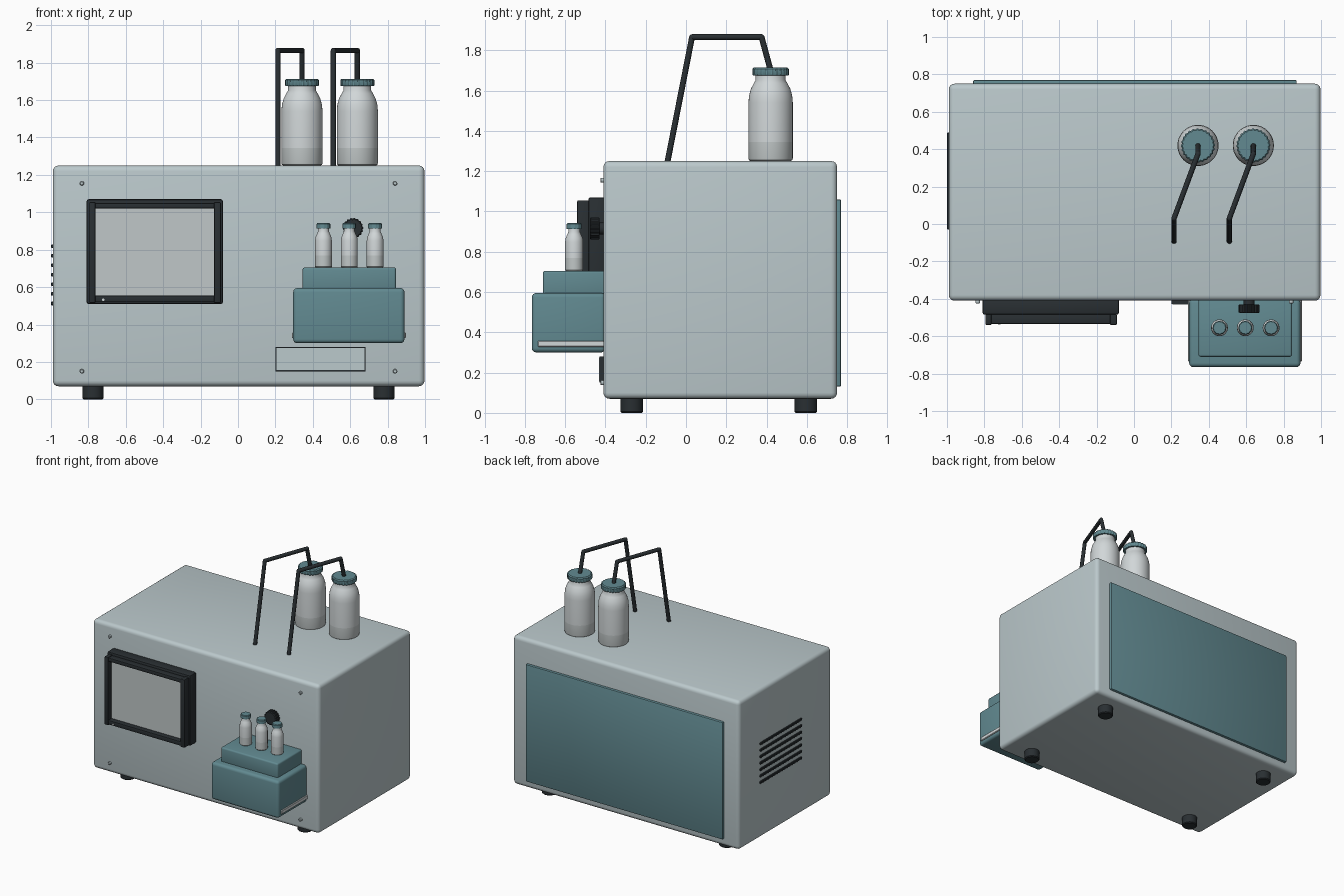
import bpy, bmesh, math
from mathutils import Vector

if "Cube" in bpy.data.objects:
    bpy.data.objects.remove(bpy.data.objects["Cube"])


def mat(name, rgb):
    m = bpy.data.materials.new(name)
    m.diffuse_color = (*rgb, 1)
    m.use_nodes = True
    m.node_tree.nodes["Principled BSDF"].inputs["Base Color"].default_value = m.diffuse_color
    return m


SHELL = mat("pale blue grey", (0.50, 0.585, 0.605))
TEAL = mat("teal", (0.122, 0.255, 0.285))
DARK = mat("charcoal", (0.022, 0.028, 0.032))
GLASS = mat("frosted white", (0.64, 0.68, 0.69))
LIQUID = mat("liquid grey", (0.53, 0.57, 0.57))
SCREEN = mat("screen grey", (0.53, 0.575, 0.58))


def finish(name, bm, mats, smooth=True):
    bmesh.ops.recalc_face_normals(bm, faces=bm.faces)
    me = bpy.data.meshes.new(name)
    bm.to_mesh(me)
    bm.free()
    for m in mats:
        me.materials.append(m)
    ob = bpy.data.objects.new(name, me)
    bpy.context.collection.objects.link(ob)
    if smooth:
        bpy.ops.object.select_all(action='DESELECT')
        ob.select_set(True)
        bpy.context.view_layer.objects.active = ob
        bpy.ops.object.shade_smooth_by_angle(angle=math.radians(35))
    return ob


def box(name, x, y, z, m, bevel=0.0, seg=3):
    """Box from (min, max) ranges, with rounded edges."""
    bm = bmesh.new()
    bmesh.ops.create_cube(bm, size=1)
    for v in bm.verts:
        v.co = [r[0] + (c + 0.5) * (r[1] - r[0]) for c, r in zip(v.co, (x, y, z))]
    if bevel:
        bmesh.ops.bevel(bm, geom=bm.edges[:], offset=bevel, segments=seg,
                        profile=0.5, affect='EDGES')
    return finish(name, bm, [m], bool(bevel))


def lathe(name, profile, loc, mats, seg=32, ribs=0.0, axis='Z', split=None):
    """Turn an (r, h) profile; ribs pulls in every second pair of columns."""
    bm = bmesh.new()
    rings = []
    for r, h in profile:
        ring = []
        for i in range(seg):
            a = 2 * math.pi * i / seg
            rr = r - (ribs if i % 4 > 1 else 0)
            p = Vector((rr * math.cos(a), rr * math.sin(a), h))
            if axis == 'Y':                       # height runs toward the front
                p = Vector((p.x, -p.z, p.y))
            ring.append(bm.verts.new(p + Vector(loc)))
        rings.append(ring)
    for a, b in zip(rings, rings[1:]):
        for i in range(seg):
            j = (i + 1) % seg
            bm.faces.new((a[i], a[j], b[j], b[i]))
    bm.faces.new(rings[0])
    bm.faces.new(rings[-1])
    if split is not None:                         # filled part below the split
        for f in bm.faces:
            f.material_index = int(f.calc_center_median().z < split)
    return finish(name, bm, mats)


def tube(name, points, radius, m):
    """Straight round pipes with a ball at each bend."""
    bm = bmesh.new()
    pts = [Vector(p) for p in points]
    for a, b in zip(pts, pts[1:]):
        d = b - a
        mx = d.to_track_quat('Z', 'Y').to_matrix().to_4x4()
        mx.translation = (a + b) / 2
        bmesh.ops.create_cone(bm, cap_ends=True, segments=14, radius1=radius,
                              radius2=radius, depth=d.length, matrix=mx)
    for p in pts[1:-1]:
        r = bmesh.ops.create_uvsphere(bm, u_segments=14, v_segments=8, radius=radius)
        bmesh.ops.translate(bm, verts=r['verts'], vec=p)
    return finish(name, bm, [m])


# Housing, rear panel and feet
box("housing", (-0.99, 0.997), (-0.41, 0.75), (0.07, 1.25), SHELL, 0.03, 4)
box("rear_panel", (-0.86, 0.87), (0.74, 0.77), (0.13, 1.06), TEAL, 0.008, 2)
for x in (-0.775, 0.78):
    for y in (-0.27, 0.595):
        lathe("foot", [(0.05, 0), (0.056, 0.006), (0.056, 0.075)], (x, y, 0), [DARK])

# Corner screws
for x in (-0.835, 0.84):
    for z in (0.15, 1.155):
        lathe("screw", [(0.012, 0), (0.012, 0.012), (0.008, 0.015)],
              (x, -0.41, z), [SHELL], 16, axis='Y')

# Side vent slots
for i in range(7):
    z = 0.513 + i * 0.051
    box("vent_slot", (-1.0, -0.985), (-0.03, 0.49), (z - 0.01, z + 0.01), DARK, 0.004, 1)

# Display: backing, raised frame bars, pane and indicator
box("display_backing", (-0.81, -0.08), (-0.485, -0.40), (0.51, 1.07), DARK, 0.012, 2)
for x in ((-0.795, -0.762), (-0.128, -0.092)):
    box("display_side_bar", x, (-0.54, -0.48), (0.515, 1.055), DARK, 0.006, 2)
for z in ((0.52, 0.555), (1.02, 1.05)):
    box("display_cross_bar", (-0.79, -0.095), (-0.535, -0.48), z, DARK, 0.006, 2)
box("display_pane", (-0.765, -0.125), (-0.494, -0.48), (0.55, 1.025), SCREEN)
lathe("display_indicator", [(0.007, 0), (0.007, 0.004)], (-0.72, -0.534, 0.533),
      [GLASS], 12, axis='Y')

# Sample block with side rails
box("sampler_base", (0.295, 0.89), (-0.765, -0.40), (0.30, 0.595), TEAL, 0.022, 4)
box("sampler_deck", (0.345, 0.845), (-0.71, -0.40), (0.58, 0.705), TEAL, 0.012, 3)
for x in ((0.288, 0.30), (0.885, 0.898)):
    box("sampler_rail", x, (-0.735, -0.40), (0.327, 0.358), GLASS, 0.004, 1)

# Sample vials
for x in (0.457, 0.595, 0.733):
    lathe("vial", [(0.040, 0), (0.045, 0.006), (0.045, 0.065), (0.045, 0.145), (0.042, 0.165),
                   (0.034, 0.183), (0.029, 0.195), (0.029, 0.215)],
          (x, -0.555, 0.703), [GLASS, LIQUID], 28, split=0.765)
    lathe("vial_cap", [(0.037, 0), (0.037, 0.024), (0.033, 0.029)],
          (x, -0.555, 0.913), [TEAL], 48, 0.0015)

# Ribbed knob
lathe("knob_stem", [(0.03, 0), (0.03, 0.03)], (0.615, -0.405, 0.915), [DARK], 24, axis='Y')
lathe("knob", [(0.052, 0), (0.055, 0.003), (0.055, 0.042), (0.049, 0.047)],
      (0.615, -0.43, 0.915), [DARK], 72, 0.004, axis='Y')

# Lower label panel with dark border
box("label_border", (0.20, 0.682), (-0.429, -0.40), (0.15, 0.28), DARK)
box("label_face", (0.206, 0.676), (-0.431, -0.425), (0.156, 0.274), SHELL)

# Reservoir bottles, ribbed caps and feed tubes
for x in (0.342, 0.638):
    lathe("bottle", [(0.10, 0), (0.108, 0.005), (0.11, 0.014), (0.11, 0.095), (0.11, 0.29),
                     (0.107, 0.325), (0.098, 0.358), (0.084, 0.385), (0.074, 0.402),
                     (0.074, 0.44)],
          (x, 0.42, 1.25), [GLASS, LIQUID], 40, split=1.345)
    lathe("bottle_cap", [(0.088, 0), (0.091, 0.004), (0.091, 0.032), (0.084, 0.039)],
          (x, 0.42, 1.675), [TEAL], 96, 0.004)
    tube("feed_tube", [(x - 0.128, -0.095, 1.23), (x - 0.128, 0.03, 1.865),
                       (x, 0.375, 1.865), (x, 0.42, 1.70)], 0.0145, DARK)
